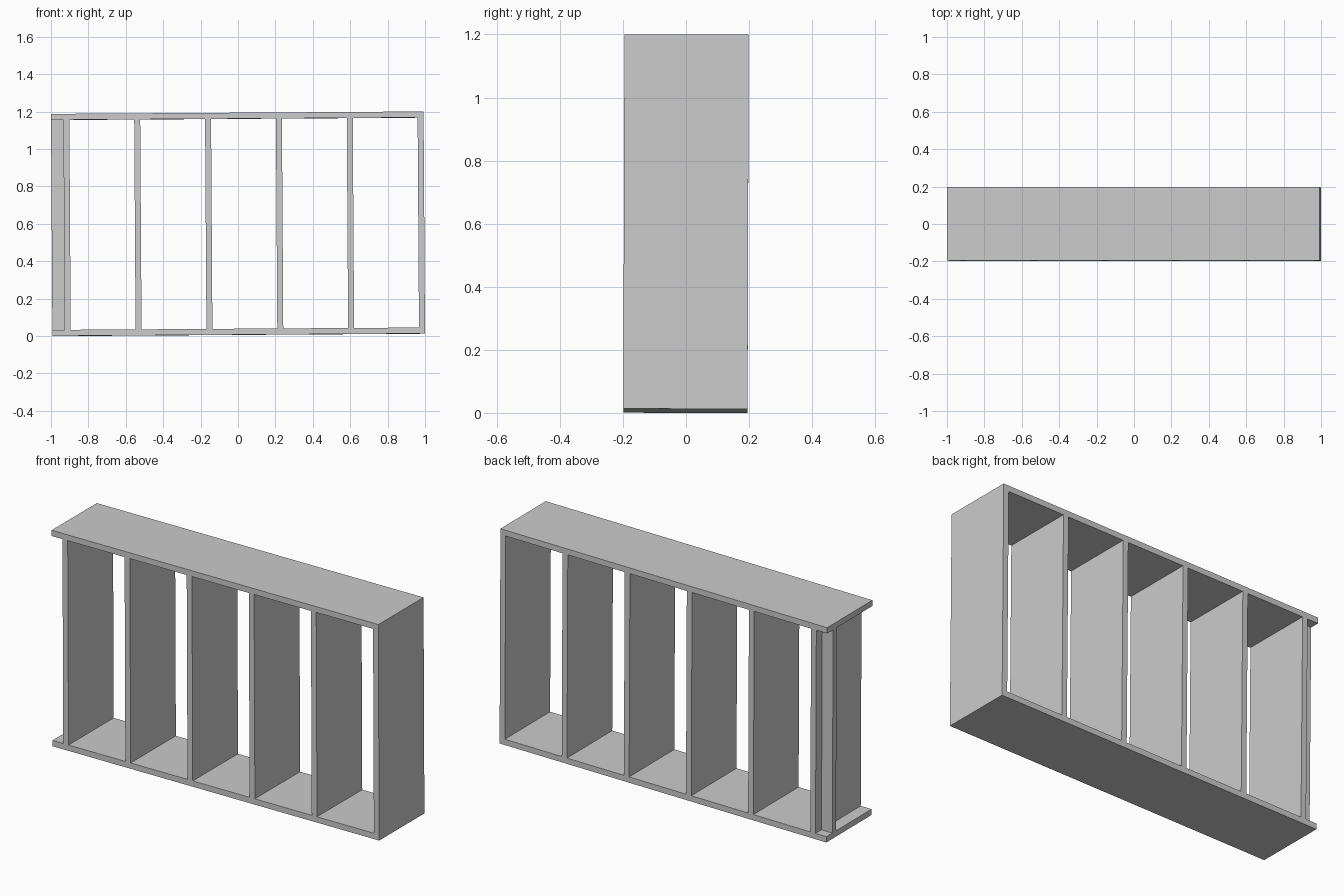
import bpy
from mathutils import Euler, Matrix, Vector

if "Cube" in bpy.data.objects:
    bpy.data.objects.remove(bpy.data.objects["Cube"], do_unlink=True)

# One plain grey for all the timber
grey = bpy.data.materials.new("timber_grey")
grey.use_nodes = True
colour = (0.6, 0.6, 0.6, 1)
grey.diffuse_color = colour
grey.node_tree.nodes["Principled BSDF"].inputs["Base Color"].default_value = colour

LENGTH, DEPTH, HEIGHT, BOARD = 1.992, 0.394, 1.187, 0.032
STUDS = 6
# The whole frame leans very slightly
LEAN = Matrix.Translation((0, 0, 0.6)) @ Euler((-0.003, -0.0065, 0)).to_matrix().to_4x4()


def board(name, centre, size):
    bpy.ops.mesh.primitive_cube_add(size=1)
    obj = bpy.context.object
    obj.name = name
    obj.data.transform(Matrix.Translation(Vector(centre)) @ Matrix.Diagonal((*size, 1)))
    obj.matrix_world = LEAN
    obj.data.materials.append(grey)
    return obj


# Top and bottom plates
plate_z = (HEIGHT - BOARD) / 2
for name, side in (("bottom_plate", -1), ("top_plate", 1)):
    board(name, (0, 0, side * plate_z), (LENGTH, DEPTH, BOARD))

# Evenly spaced upright studs, the last flush with the +x end
stud_height = HEIGHT - 2 * BOARD
first, last = -0.914, (LENGTH - BOARD) / 2
for i in range(STUDS):
    x = first + (last - first) * i / (STUDS - 1)
    board(f"stud_{i + 1}", (x, 0, 0), (BOARD, DEPTH, stud_height))

# Narrow nailing post turned flat against the first stud
left_end, stud_face = -LENGTH / 2, first - BOARD / 2
board("nailing_post", ((left_end + stud_face) / 2, 0.129, 0),
      (stud_face - left_end, BOARD, stud_height))
